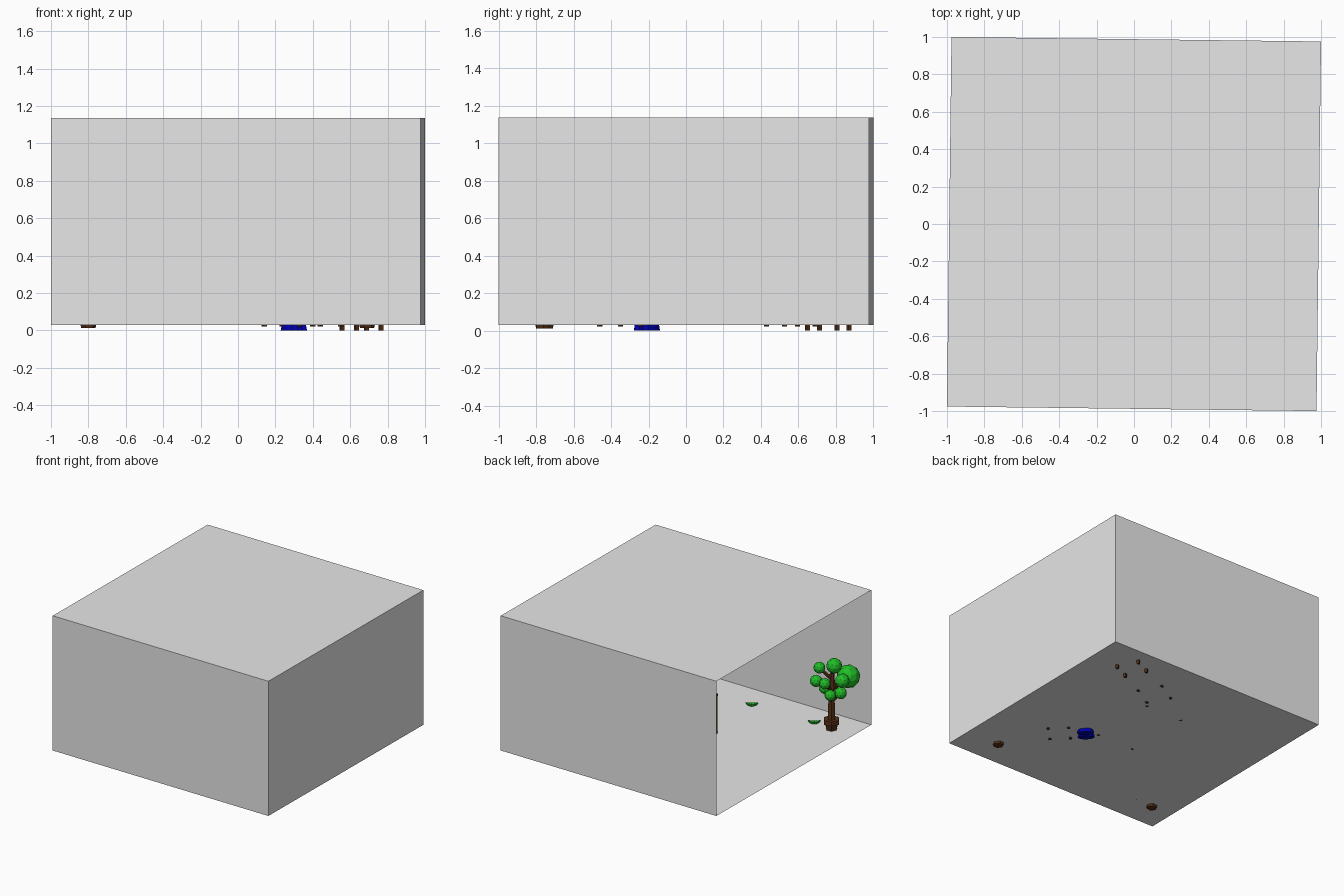
import bpy, bmesh, math
from mathutils import Vector, Matrix

if "Cube" in bpy.data.objects:
    bpy.data.objects.remove(bpy.data.objects["Cube"])


def mat(name, rgb):
    m = bpy.data.materials.new(name)
    m.diffuse_color = (*rgb, 1)
    m.use_nodes = True
    m.node_tree.nodes["Principled BSDF"].inputs["Base Color"].default_value = m.diffuse_color
    return m


GREY = mat("wall_grey", (0.8, 0.8, 0.8))
BROWN = mat("dark_brown", (0.09, 0.03, 0.008))
GREEN = mat("leaf_green", (0.015, 0.5, 0.02))
BLUE = mat("deep_blue", (0.0, 0.0, 0.4))
SKIN = mat("skin", (0.7, 0.42, 0.28))


def finish(name, bm, material, matrix=Matrix()):
    bmesh.ops.transform(bm, matrix=matrix, verts=bm.verts)
    me = bpy.data.meshes.new(name)
    bm.to_mesh(me)
    bm.free()
    ob = bpy.data.objects.new(name, me)
    bpy.context.collection.objects.link(ob)
    me.materials.append(material)
    return ob


def box(bm, c, s):
    bmesh.ops.create_cube(bm, size=1, matrix=Matrix.Translation(c) @ Matrix.Diagonal((*s, 1)))


def rod(bm, a, b, r1, r2, n=6):
    a, b = Vector(a), Vector(b)
    d = b - a
    m = Matrix.Translation((a + b) / 2) @ d.to_track_quat('Z', 'Y').to_matrix().to_4x4()
    bmesh.ops.create_cone(bm, segments=n, radius1=r1, radius2=r2, depth=d.length,
                          cap_ends=True, matrix=m)


def ball(bm, c, r, sub=2):
    bmesh.ops.create_icosphere(bm, subdivisions=sub, radius=r, matrix=Matrix.Translation(c))


def place(x, y, deg=0):
    return Matrix.Translation((x, y, 0)) @ Matrix.Rotation(math.radians(deg), 4, 'Z')


# Room: thin shell, left side open, turned very slightly
bm = bmesh.new()
box(bm, (0, 0, 0.583), (1.976, 1.976, 1.106))
bm.normal_update()
bmesh.ops.delete(bm, geom=[f for f in bm.faces if f.normal.x < -0.9], context='FACES_ONLY')
finish("room_shell", bm, GREY, Matrix.Rotation(math.radians(-0.7), 4, 'Z'))


# Chairs: local +x is the facing direction
def chair(name, x, y, deg, depth, width, foot):
    bm = bmesh.new()
    t = 0.02
    for sx in (-1, 1):
        for sy in (-1, 1):
            top = 0.2 if sx > 0 else 0.4
            box(bm, (sx * depth / 2, sy * width / 2, (top + foot) / 2), (t, t, top - foot))
    box(bm, (0, 0, 0.2), (depth + t, width + t, 0.02))
    for z in (0.29, 0.37):
        box(bm, (-depth / 2, 0, z), (0.012, width, 0.045))
    finish(name, bm, BROWN, place(x, y, deg))


chair("corner_chair", 0.66, 0.76, 206, 0.145, 0.175, 0.0)
chair("side_chair", 0.27, 0.56, 210, 0.19, 0.19, 0.022)
chair("occupied_chair", 0.44, -0.35, 135, 0.155, 0.155, 0.022)

# Table
bm = bmesh.new()
box(bm, (0.03, 0.1, 0.345), (0.36, 0.6, 0.02))
for sx in (-1, 1):
    for sy in (-1, 1):
        box(bm, (0.03 + sx * 0.165, 0.1 + sy * 0.285, 0.185), (0.025, 0.025, 0.31))
finish("table", bm, BROWN)

# Seated figure on the occupied chair, facing local +x
seat = place(0.44, -0.35, 135)
bm = bmesh.new()
for s in (-1, 1):
    y = s * 0.033
    bmesh.ops.create_cone(bm, segments=8, radius1=0.5, radius2=0.4, depth=1, cap_ends=True,
                          matrix=Matrix.Translation((0.2, y, 0.025)) @ Matrix.Diagonal((0.13, 0.058, 0.05, 1)))
    rod(bm, (0.17, y, 0.04), (0.14, y, 0.235), 0.022, 0.028, 8)
    rod(bm, (0.15, y, 0.235), (-0.03, y, 0.24), 0.028, 0.035, 8)
    rod(bm, (-0.02, s * 0.085, 0.43), (0.03, s * 0.095, 0.32), 0.022, 0.02, 8)
box(bm, (-0.03, 0, 0.34), (0.08, 0.14, 0.23))
finish("figure_clothes", bm, BLUE, seat)
bm = bmesh.new()
ball(bm, (-0.01, 0, 0.54), 0.058)
rod(bm, (-0.02, 0, 0.44), (-0.02, 0, 0.51), 0.022, 0.022, 8)
for s in (-1, 1):
    rod(bm, (0.03, s * 0.095, 0.32), (0.13, s * 0.06, 0.3), 0.019, 0.015, 8)
    ball(bm, (0.14, s * 0.055, 0.3), 0.02, 1)
finish("figure_skin", bm, SKIN, seat)

# Potted trees: local x is right in the back-left view, local y is away
LEAVES = [(0.125, 0.07, 0.43, 0.09), (0.02, 0.0, 0.55, 0.06), (-0.09, 0.02, 0.525, 0.045),
          (-0.115, -0.02, 0.435, 0.047), (0.08, -0.05, 0.45, 0.055), (0.068, -0.02, 0.335, 0.047),
          (-0.01, -0.05, 0.33, 0.043), (-0.05, -0.06, 0.43, 0.043), (-0.05, 0.08, 0.33, 0.045)]


def tree(name, x, y):
    m = place(x, y, 215)
    bm = bmesh.new()
    m = Matrix.Translation((x, y, 0)) @ Matrix((
        (-0.817, 0.576, 0, 0), (-0.576, -0.817, 0, 0), (0, 0, 1, 0), (0, 0, 0, 1)))
    rod(bm, (0, 0, 0.012), (0, 0, 0.085), 0.038, 0.055)
    rod(bm, (0, 0, 0.08), (0, 0, 0.115), 0.063, 0.063)
    rod(bm, (0, 0, 0.11), (0, 0, 0.36), 0.032, 0.024)
    rod(bm, (0, 0, 0.35), (0.01, 0, 0.53), 0.026, 0.012)
    for lx, ly, lz, r in LEAVES:
        rod(bm, (0, 0, lz - 0.08), (lx, ly, lz), 0.016, 0.01, 5)
    finish(name + "_pot_and_trunk", bm, BROWN, m)
    bm = bmesh.new()
    for lx, ly, lz, r in LEAVES:
        ball(bm, (lx, ly, lz), r)
    finish(name + "_foliage", bm, GREEN, m)


tree("left_tree", -0.80, -0.745)
tree("right_tree", 0.69, -0.765)

# Green crescents lying on the floor, bulging towards the back left
for i, (x, y) in enumerate([(-0.08, -0.74), (-0.64, -0.75)]):
    bm = bmesh.new()
    pts = []
    for k in range(9):
        a = math.radians(125) + math.radians(-75 + 150 * k / 8)
        pts.append((x + 0.045 * (math.cos(a) + 0.45), y + 0.045 * (math.sin(a) - 0.65), 0.045,
                    0.003 + 0.013 * math.sin(math.pi * k / 8)))
    for p, q in zip(pts, pts[1:]):
        rod(bm, p[:3], q[:3], p[3], q[3], 6)
    finish("floor_crescent_%d" % (i + 1), bm, GREEN)
